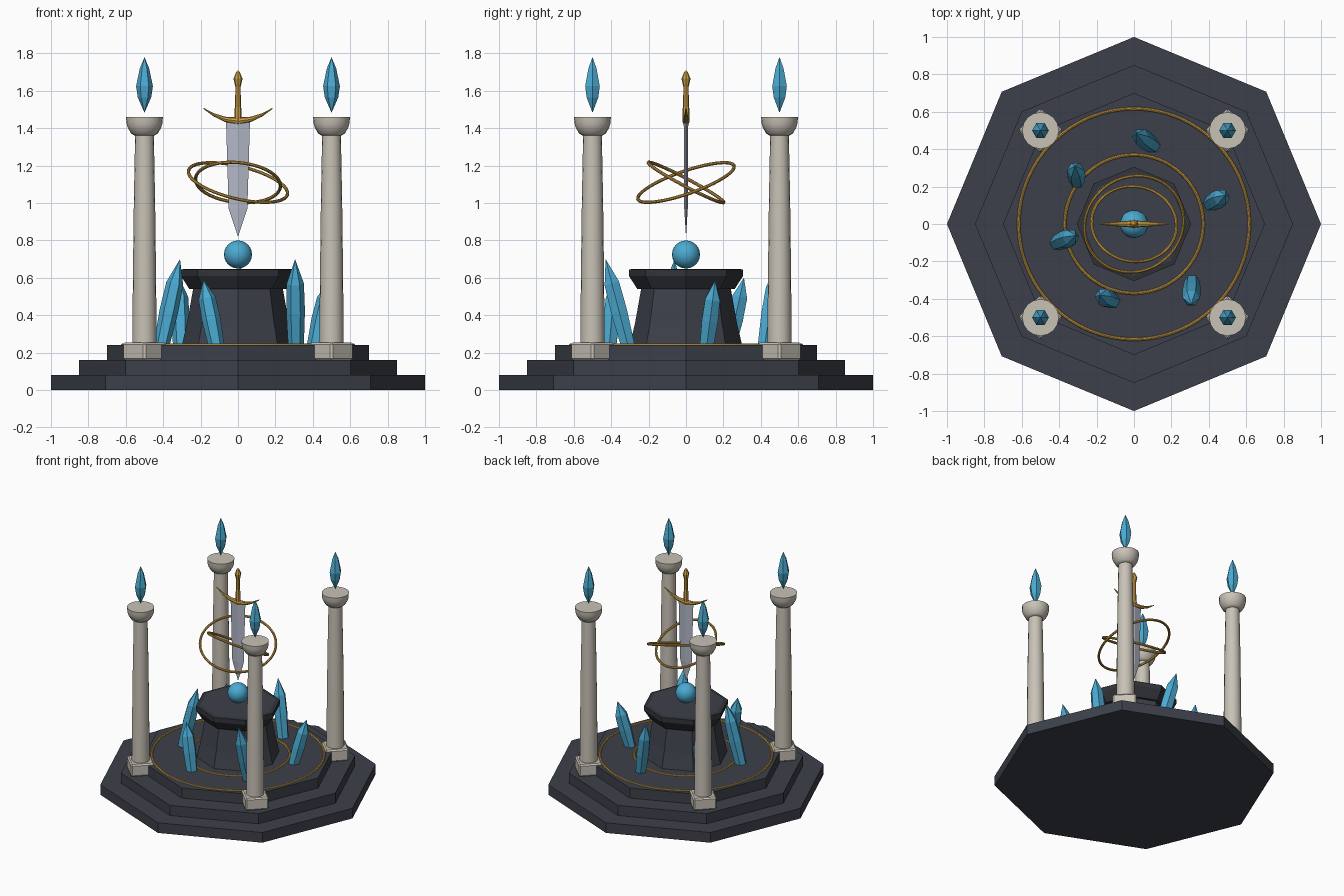
import bpy, bmesh, math
from mathutils import Vector, Matrix

cube = bpy.data.objects.get("Cube")
if cube:
    bpy.data.objects.remove(cube, do_unlink=True)


def material(name, r, g, b):
    m = bpy.data.materials.new(name)
    m.use_nodes = True
    m.diffuse_color = (r, g, b, 1)
    m.node_tree.nodes["Principled BSDF"].inputs["Base Color"].default_value = (r, g, b, 1)
    return m


slate = material("slate", 0.045, 0.051, 0.067)
dark_slate = material("dark slate", 0.03, 0.034, 0.04)
marble = material("pale marble", 0.58, 0.54, 0.47)
crystal_blue = material("crystal blue", 0.07, 0.4, 0.64)
gold = material("gold", 0.6, 0.34, 0.06)
steel = material("steel", 0.45, 0.48, 0.57)


def finish(name, bm, mat, smooth=False):
    bmesh.ops.remove_doubles(bm, verts=bm.verts, dist=0.0001)
    bmesh.ops.recalc_face_normals(bm, faces=bm.faces)
    mesh = bpy.data.meshes.new(name)
    bm.to_mesh(mesh)
    bm.free()
    mesh.materials.append(mat)
    ob = bpy.data.objects.new(name, mesh)
    bpy.context.collection.objects.link(ob)
    if smooth:
        bpy.ops.object.select_all(action="DESELECT")
        ob.select_set(True)
        bpy.context.view_layer.objects.active = ob
        bpy.ops.object.shade_smooth_by_angle(angle=math.radians(35))
    return ob


def lathe(name, profile, sides, mat, smooth=False, matrix=None, scale_y=1, bend=0):
    """Spin (radius, height) pairs round z, then place by matrix; bend lifts by x squared."""
    bm = bmesh.new()
    rings = []
    for r, z in profile:
        r = max(r, 0.0002)
        rings.append([bm.verts.new((r * math.cos(math.tau * i / sides),
                                    r * math.sin(math.tau * i / sides) * scale_y, z))
                      for i in range(sides)])
    for low, high in zip(rings, rings[1:]):
        for i in range(sides):
            j = (i + 1) % sides
            bm.faces.new((low[i], low[j], high[j], high[i]))
    bm.faces.new(rings[0][::-1])
    bm.faces.new(rings[-1])
    if matrix:
        bm.transform(matrix)
    for v in bm.verts:
        v.co.z += bend * v.co.x ** 2
    return finish(name, bm, mat, smooth)


def torus(name, radius, thickness, mat, normal=(0, 0, 1), height=0.0):
    """Round hoop facing along a normal."""
    bm = bmesh.new()
    n, m = 64, 8
    grid = []
    for i in range(n):
        a = math.tau * i / n
        grid.append([])
        for k in range(m):
            b = math.tau * k / m
            r = radius + thickness * math.cos(b)
            grid[i].append(bm.verts.new((r * math.cos(a), r * math.sin(a), thickness * math.sin(b))))
    for i in range(n):
        for k in range(m):
            p, q = grid[i], grid[(i + 1) % n]
            bm.faces.new((p[k], q[k], q[(k + 1) % m], p[(k + 1) % m]))
    turn = Vector((0, 0, 1)).rotation_difference(Vector(normal)).to_matrix().to_4x4()
    bm.transform(Matrix.Translation((0, 0, height)) @ turn)
    return finish(name, bm, mat, True)


# Stepped octagonal platform
for i, (radius, label) in enumerate(((1, "lower"), (0.85, "middle"), (0.7, "upper"))):
    lathe(label + "_step", [(radius, 0.08 * i), (radius, 0.08 * (i + 1))], 8, slate)

# Inlaid floor rings
torus("outer_floor_ring", 0.617, 0.009, gold, height=0.24)
torus("inner_floor_ring", 0.37, 0.009, gold, height=0.24)

# Altar: flared body and a darker cap with a slate top
lathe("altar_body", [(0.3, 0.24), (0.272, 0.36), (0.24, 0.54)], 8, slate)
cap = lathe("altar_cap", [(0.26, 0.54), (0.305, 0.61), (0.305, 0.645), (0.275, 0.648)], 8, dark_slate)
cap.data.materials.append(slate)
for face in cap.data.polygons:
    if face.normal.z > 0.999:
        face.material_index = 1

# Orb resting on the altar
bm = bmesh.new()
bmesh.ops.create_uvsphere(bm, u_segments=20, v_segments=12, radius=0.075)
bm.transform(Matrix.Translation((0, 0, 0.725)))
finish("orb", bm, crystal_blue, True)

# Four columns, each with a plinth, shaft, capital and floating shard
for x in (-0.5, 0.5):
    for y in (-0.5, 0.5):
        place = Matrix.Translation((x, y, 0))
        label = ("front" if y < 0 else "back") + ("_left" if x > 0 else "_right")
        plinth = lathe(label + "_plinth", [(0.12, 0.16), (0.12, 0.255)], 4, marble, matrix=place)
        bevel = plinth.modifiers.new("Soft edges", "BEVEL")
        bevel.width = 0.01
        bevel.segments = 1
        lathe(label + "_shaft", [(0.065, 0.25), (0.062, 0.6), (0.057, 1.0), (0.05, 1.37)],
              16, marble, True, place)
        lathe(label + "_capital", [(0.052, 1.36), (0.072, 1.372), (0.09, 1.405), (0.097, 1.43),
                                   (0.098, 1.46)], 16, marble, True, place)
        lathe(label + "_shard", [(0, 1.483), (0.036, 1.565), (0.045, 1.625), (0.025, 1.72), (0, 1.78)],
              6, crystal_blue, matrix=place)

# Leaning crystals round the altar, given by foot and tip
crystals = [
    ((0.1, 0.42), (0.01, 0.485, 0.66)),
    ((-0.305, 0.23), (-0.315, 0.31, 0.6)),
    ((-0.41, -0.1), (-0.31, -0.06, 0.7)),
    ((-0.115, -0.41), (-0.185, -0.38, 0.59)),
    ((0.31, -0.31), (0.305, -0.43, 0.7)),
    ((0.41, 0.11), (0.49, 0.155, 0.585)),
]
for i, (foot, tip) in enumerate(crystals):
    foot = Vector((*foot, 0.235))
    axis = Vector(tip) - foot
    size = axis.length
    turn = Vector((0, 0, 1)).rotation_difference(axis).to_matrix().to_4x4()
    lathe("crystal_%d" % (i + 1), [(0.042, 0), (0.05, size * 0.4), (0.046, size * 0.72), (0, size)],
          6, crystal_blue, matrix=Matrix.Translation(foot) @ turn)

# Tilted hoops floating round the blade
torus("large_hoop", 0.272, 0.009, gold, (0.243, -0.347, 1), 1.11)
torus("small_hoop", 0.228, 0.009, gold, (0.1, 0.53, 1), 1.11)

# Sword, point down
lathe("blade", [(0, 0.82), (0.05, 0.97), (0.064, 1.435)], 4, steel, scale_y=0.19)
along_x = Matrix.Translation((0, 0, 1.438)) @ Matrix.Rotation(math.pi / 2, 4, "Y")
lathe("guard", [(0.003, -0.185), (0.009, -0.13), (0.014, -0.07), (0.02, 0),
                (0.014, 0.07), (0.009, 0.13), (0.003, 0.185)], 8, gold, True, along_x, bend=2)
lathe("grip", [(0.018, 1.43), (0.02, 1.46), (0.015, 1.55), (0.014, 1.64)], 8, gold)
lathe("pommel", [(0.012, 1.61), (0.024, 1.665), (0.01, 1.7), (0, 1.71)], 8, gold)
